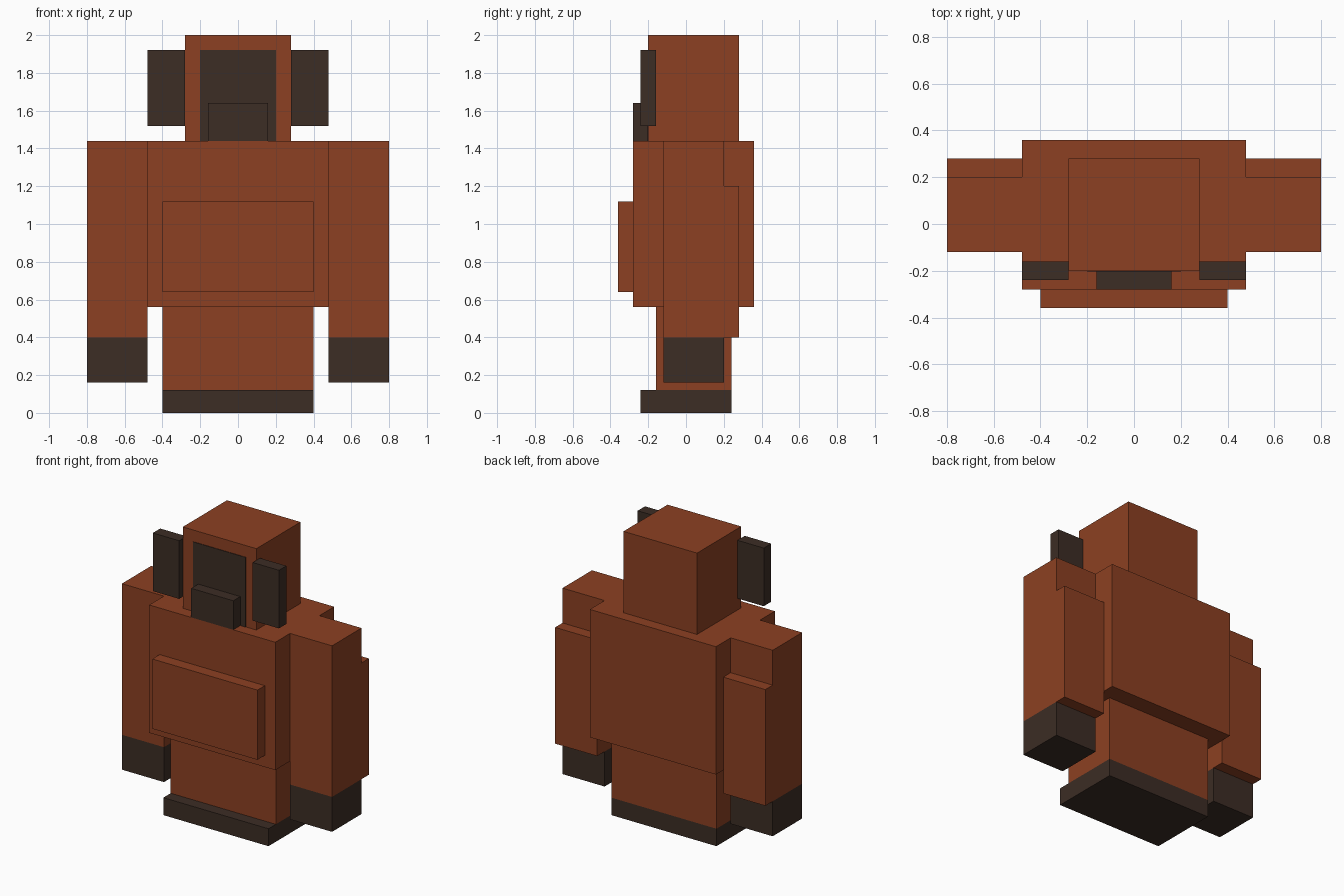
import bpy

cube = bpy.data.objects.get("Cube")
if cube:
    bpy.data.objects.remove(cube, do_unlink=True)


def make_material(name, rgb):
    mat = bpy.data.materials.new(name)
    mat.use_nodes = True
    color = (*rgb, 1.0)
    mat.diffuse_color = color
    mat.node_tree.nodes["Principled BSDF"].inputs["Base Color"].default_value = color
    return mat


fur = make_material("rust_brown_fur", (0.262, 0.051, 0.016))
skin = make_material("dark_brown_skin", (0.045, 0.026, 0.018))


def box(name, xs, ys, zs, mat):
    """Axis-aligned block given its extent on each axis."""
    bpy.ops.mesh.primitive_cube_add(size=1)
    obj = bpy.context.object
    obj.name = obj.data.name = name
    spans = (xs, ys, zs)
    for v in obj.data.vertices:
        v.co = [s[0] if c < 0 else s[1] for c, s in zip(v.co, spans)]
    obj.data.materials.append(mat)
    return obj


def centred(name, half_width, ys, zs, mat):
    return box(name, (-half_width, half_width), ys, zs, mat)


def pair(name, xs, ys, zs, mat):
    """Same block on the left (+x) and right (-x)."""
    box("left_" + name, xs, ys, zs, mat)
    box("right_" + name, (-xs[1], -xs[0]), ys, zs, mat)


# Head with dark face and muzzle
centred("head", 0.28, (-0.20, 0.28), (1.44, 2.0), fur)
centred("face", 0.20, (-0.204, -0.20), (1.44, 1.92), skin)
centred("muzzle", 0.16, (-0.28, -0.20), (1.44, 1.64), skin)
pair("cheek_flap", (0.28, 0.48), (-0.24, -0.16), (1.52, 1.92), skin)

# Body
centred("torso", 0.48, (-0.28, 0.36), (0.56, 1.44), fur)
centred("belly", 0.40, (-0.36, -0.28), (0.64, 1.12), fur)

# Arms, with fur hanging behind and dark hands
arm_x = (0.48, 0.80)
pair("arm", arm_x, (-0.12, 0.20), (0.40, 1.44), fur)
pair("arm_fur", arm_x, (0.20, 0.28), (0.40, 1.20), fur)
pair("hand", arm_x, (-0.12, 0.20), (0.16, 0.40), skin)

# Legs and feet
centred("legs", 0.40, (-0.16, 0.24), (0.12, 0.56), fur)
centred("feet", 0.40, (-0.24, 0.24), (0.0, 0.12), skin)
